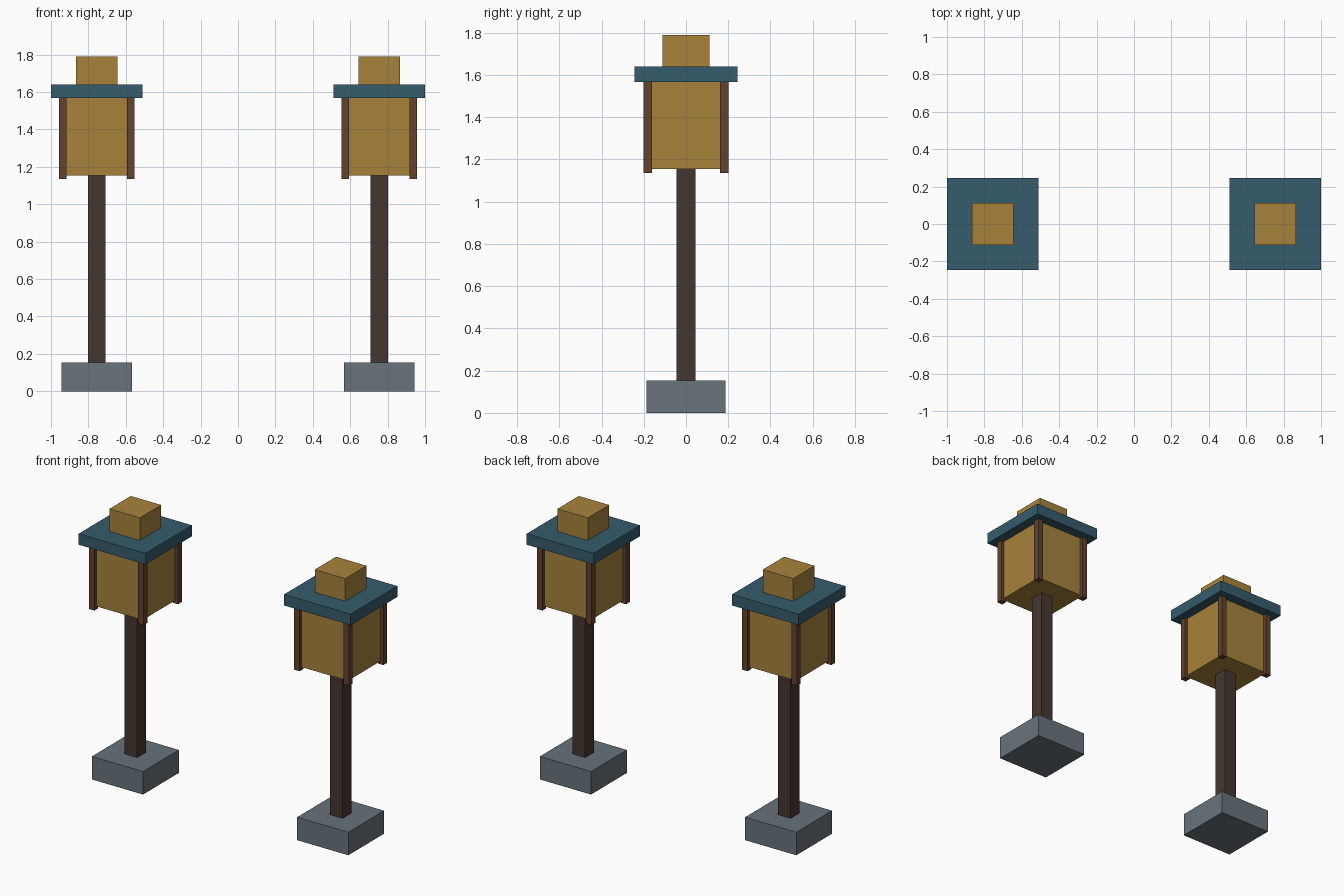
import bpy

# Remove the default cube
cube = bpy.data.objects.get("Cube")
if cube:
    bpy.data.objects.remove(cube, do_unlink=True)


def make_material(name, rgb):
    mat = bpy.data.materials.new(name)
    mat.use_nodes = True
    colour = (*rgb, 1.0)
    mat.diffuse_color = colour
    bsdf = next(n for n in mat.node_tree.nodes if n.type == "BSDF_PRINCIPLED")
    bsdf.inputs["Base Color"].default_value = colour
    return mat


STONE = make_material("grey stone", (0.14, 0.17, 0.2))
DARK_WOOD = make_material("dark wood", (0.06, 0.037, 0.03))
BROWN_WOOD = make_material("brown wood", (0.125, 0.055, 0.027))
AMBER = make_material("amber glass", (0.39, 0.225, 0.045))
TEAL = make_material("teal roof", (0.035, 0.107, 0.15))


def box(name, x, y, half, bottom, top, mat):
    """Square upright block between two heights."""
    bpy.ops.mesh.primitive_cube_add(size=1, location=(x, y, (bottom + top) / 2))
    obj = bpy.context.object
    obj.name = name
    obj.scale = (2 * half, 2 * half, top - bottom)
    bpy.ops.object.transform_apply(location=False, rotation=False, scale=True)
    obj.data.materials.append(mat)
    return obj


def lantern(side, x):
    # Foot and pole
    box(f"{side}_base", x, 0, 0.188, 0, 0.153, STONE)
    box(f"{side}_pole", x, 0, 0.046, 0.153, 1.155, DARK_WOOD)
    # Lamp body framed by corner posts
    box(f"{side}_lamp_body", x, 0, 0.18, 1.155, 1.567, AMBER)
    for sx, depth in ((-1, "right"), (1, "left")):
        for sy, face in ((-1, "front"), (1, "back")):
            box(f"{side}_{face}_{depth}_corner_post",
                x + sx * 0.181, sy * 0.181, 0.02, 1.135, 1.567, BROWN_WOOD)
    # Roof slab and cap
    box(f"{side}_roof", x, 0, 0.245, 1.567, 1.64, TEAL)
    box(f"{side}_cap", x, 0, 0.112, 1.64, 1.79, AMBER)


for side, sign in (("right", -1), ("left", 1)):
    lantern(side, sign * 0.755)
